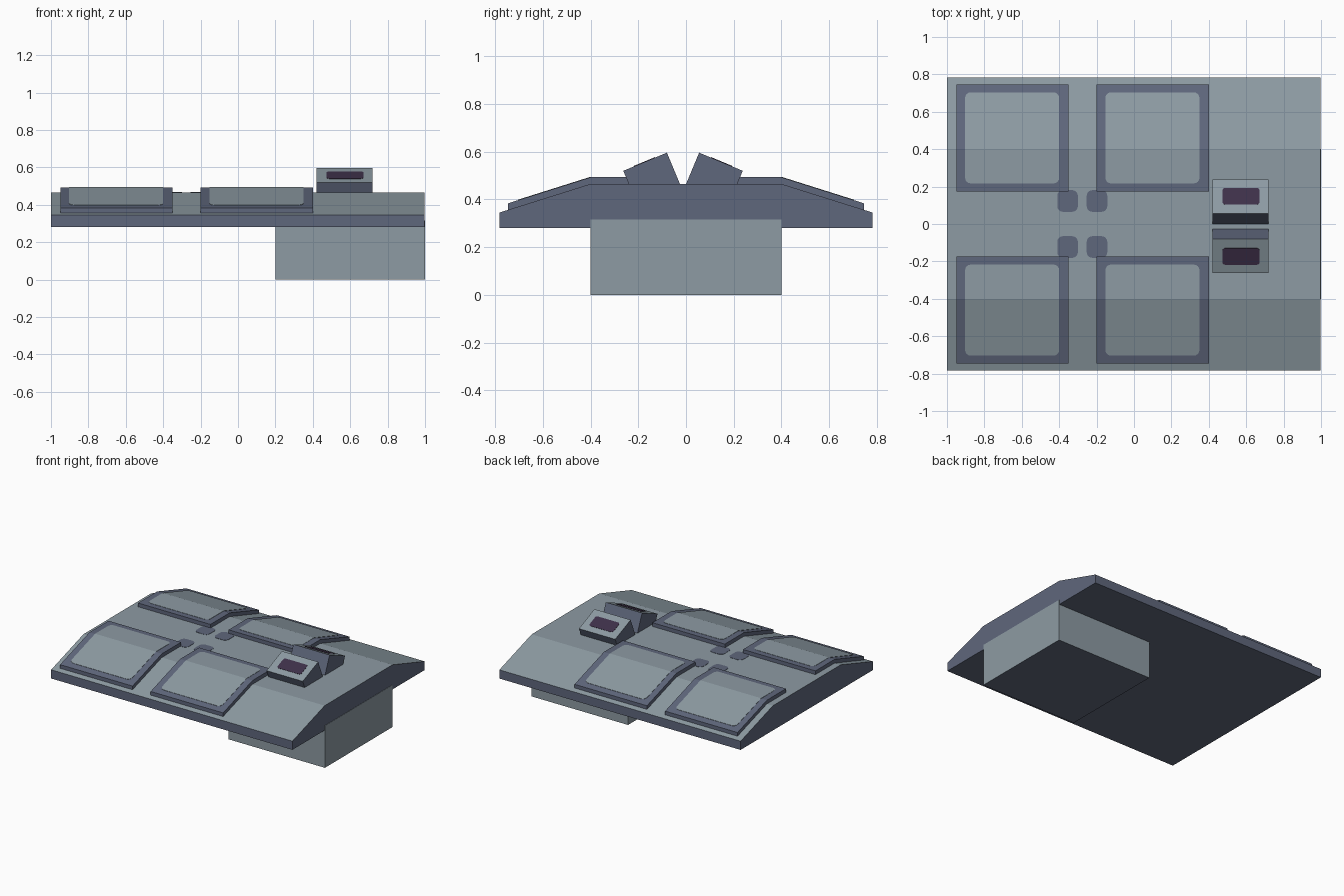
import bpy, bmesh, math
from mathutils import Matrix

if "Cube" in bpy.data.objects:
    bpy.data.objects.remove(bpy.data.objects["Cube"])


def material(name, hex_rgb):
    m = bpy.data.materials.new(name)
    lin = []
    for i in (0, 2, 4):
        c = int(hex_rgb[i:i + 2], 16) / 255
        lin.append(c / 12.92 if c <= 0.04045 else ((c + 0.055) / 1.055) ** 2.4)
    m.diffuse_color = (*lin, 1)
    m.use_nodes = True
    m.node_tree.nodes["Principled BSDF"].inputs["Base Color"].default_value = m.diffuse_color
    return m


GREY = material("light grey", "8d9ba3")
BLUE = material("slate blue", "5f677c")
SCREEN = material("dark purple", "3e3049")


def finish(name, bm, mats, rule=None, matrix=None):
    bmesh.ops.recalc_face_normals(bm, faces=bm.faces)
    bm.normal_update()
    if rule:
        for f in bm.faces:
            f.material_index = rule(f.normal)
    if matrix:
        bm.transform(matrix)
    me = bpy.data.meshes.new(name)
    bm.to_mesh(me)
    bm.free()
    for m in mats:
        me.materials.append(m)
    ob = bpy.data.objects.new(name, me)
    bpy.context.collection.objects.link(ob)
    return ob


def extrude_x(name, profile, x0, x1, mats, rule=None, matrix=None):
    """Extrude a yz profile along x."""
    bm = bmesh.new()
    f = bm.faces.new([bm.verts.new((x0, y, z)) for y, z in profile])
    r = bmesh.ops.extrude_face_region(bm, geom=[f])
    vs = [v for v in r["geom"] if isinstance(v, bmesh.types.BMVert)]
    bmesh.ops.translate(bm, verts=vs, vec=(x1 - x0, 0, 0))
    return finish(name, bm, mats, rule, matrix)


def roof(y):
    """Height of the slab surface."""
    return 0.465 - max(0, abs(y) - 0.4) * 0.316


def plate(name, x0, x1, y0, y1, r, height, mat, matrix=None):
    """Thin rounded plate laid on a surface, folded at the roof bend."""
    bm = bmesh.new()
    pts = []
    for cx, cy, a0 in ((x1 - r, y1 - r, 0), (x0 + r, y1 - r, 90),
                       (x0 + r, y0 + r, 180), (x1 - r, y0 + r, 270)):
        for k in range(5):
            a = math.radians(a0 + k * 22.5)
            pts.append((cx + r * math.cos(a), cy + r * math.sin(a), 0))
    f = bm.faces.new([bm.verts.new(p) for p in pts])
    for s in (-0.4, 0.4):
        if y0 < s < y1:
            bmesh.ops.bisect_plane(bm, geom=bm.verts[:] + bm.edges[:] + bm.faces[:],
                                   plane_co=(0, s, 0), plane_no=(0, 1, 0))
    for v in bm.verts:
        v.co.z = height(v.co.y)
    r = bmesh.ops.extrude_face_region(bm, geom=bm.faces[:])
    for v in r["geom"]:
        if isinstance(v, bmesh.types.BMVert):
            v.co.z -= 0.004
    return finish(name, bm, [mat], None, matrix)


def top_grey(n):
    return 0 if n.z > 0.5 else 1


# Main slab with sloped shoulders
extrude_x("slab", [(-0.782, 0.28), (0.782, 0.28), (0.782, 0.345), (0.4, 0.465),
                   (-0.4, 0.465), (-0.782, 0.345)], -1, 0.998, [GREY, BLUE], top_grey)

# Pedestal under one end
extrude_x("pedestal", [(-0.4, 0), (0.4, 0), (0.4, 0.315), (-0.4, 0.315)], 0.2, 1.0,
          [GREY, BLUE], lambda n: 1 if n.z < -0.5 else 0)

LIFT = 0.028
for s, side in ((1, "back"), (-1, "front")):
    # Raised pads with painted inner panels
    for x0, label in ((-0.95, "left"), (-0.2, "right")):
        ys = (0.174, 0.4, 0.747)
        prof = [(s * y, roof(y) + LIFT) for y in ys]
        prof += [(s * y, roof(y) - 0.01) for y in reversed(ys)]
        extrude_x(f"pad_{side}_{label}", prof, x0, x0 + 0.6, [BLUE])
        ya, yb = sorted((s * 0.217, s * 0.704))
        plate(f"pad_panel_{side}_{label}", x0 + 0.047, x0 + 0.55, ya, yb, 0.03,
              lambda y: roof(y) + LIFT + 0.002, GREY)
    # Small floor marks between the pads
    for x0, label in ((-0.41, "left"), (-0.253, "right")):
        ya, yb = sorted((s * 0.065, s * 0.181))
        plate(f"floor_mark_{side}_{label}", x0, x0 + 0.11, ya, yb, 0.03,
              lambda y: 0.467, BLUE)
    # Tilted console, local origin at its upper edge
    mat = (Matrix.Translation((0, -0.0125 + s * 0.0675, 0.596))
           @ Matrix.Rotation(math.radians(-22.6 * s), 4, 'X'))
    extrude_x(f"console_{side}", [(0, 0), (s * 0.198, 0), (s * 0.198, -0.145),
                                  (0, -0.145)], 0.42, 0.72, [GREY, BLUE], top_grey, mat)
    ya, yb = sorted((s * 0.053, s * 0.149))
    plate(f"console_screen_{side}", 0.473, 0.671, ya, yb, 0.015,
          lambda y: 0.002, SCREEN, mat)
